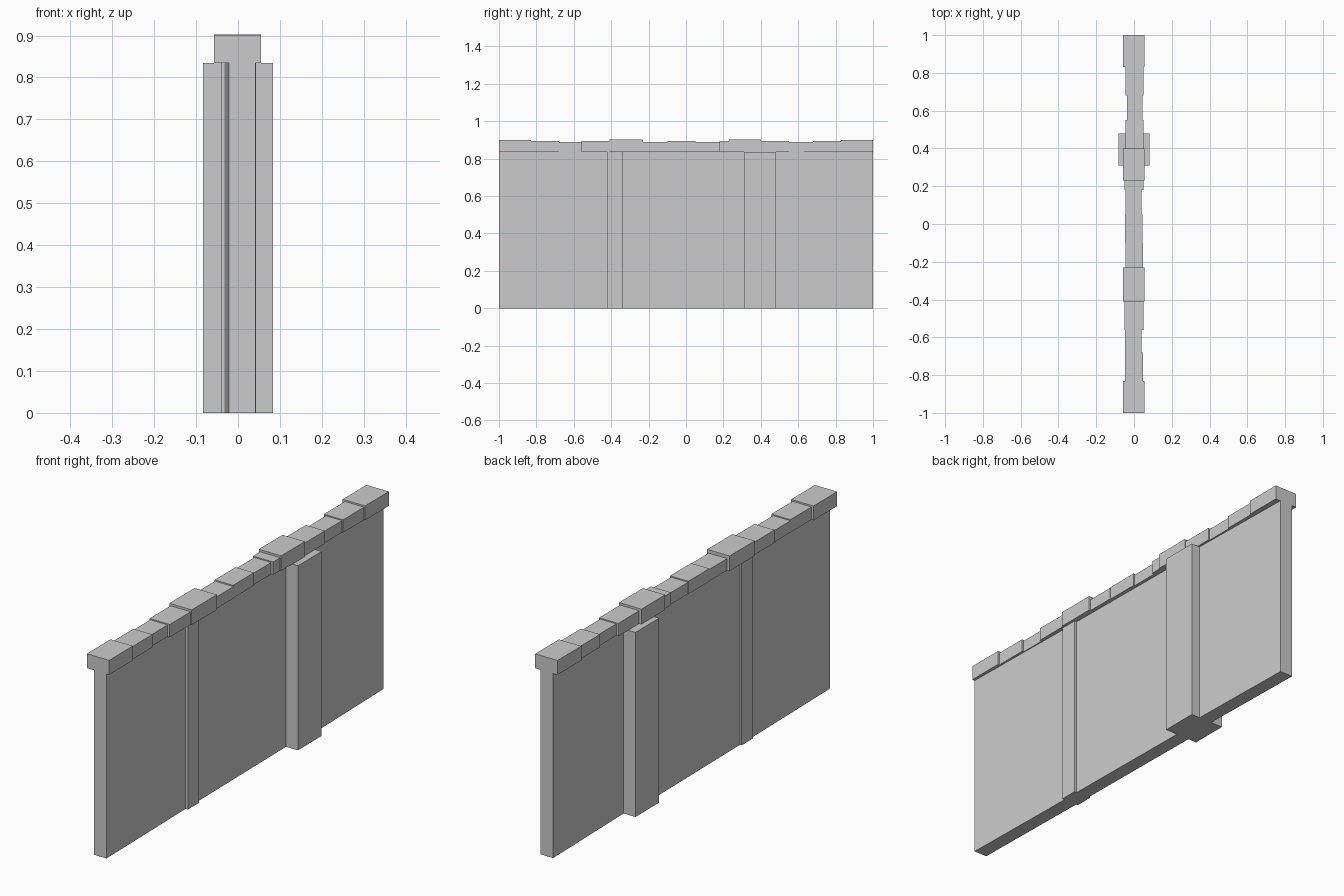
import bpy
import bmesh

cube = bpy.data.objects.get("Cube")
if cube:
    bpy.data.objects.remove(cube, do_unlink=True)

stone = bpy.data.materials.new("grey stone")
stone.use_nodes = True
GREY = (0.6, 0.6, 0.6, 1.0)
stone.diffuse_color = GREY
stone.node_tree.nodes["Principled BSDF"].inputs["Base Color"].default_value = GREY

WALL_TOP = 0.835


def prism(name, outline, z0, z1):
    """Extrude a plan outline from z0 up to z1."""
    mesh = bpy.data.meshes.new(name)
    bm = bmesh.new()
    base = bm.faces.new([bm.verts.new((x, y, z0)) for x, y in outline])
    top = bmesh.ops.extrude_face_region(bm, geom=[base])["geom"]
    verts = [v for v in top if isinstance(v, bmesh.types.BMVert)]
    bmesh.ops.translate(bm, verts=verts, vec=(0, 0, z1 - z0))
    bmesh.ops.recalc_face_normals(bm, faces=bm.faces)
    bm.to_mesh(mesh)
    bm.free()
    mesh.materials.append(stone)
    obj = bpy.data.objects.new(name, mesh)
    bpy.context.collection.objects.link(obj)
    return obj


def block(name, x0, x1, y0, y1, z0, z1):
    return prism(name, [(x0, y0), (x1, y0), (x1, y1), (x0, y1)], z0, z1)


# Wall bays, each set slightly askew between the piers
HALF = 0.032
bays = [("front_wall", -1.0, -0.38, 0.010, -0.001),
        ("middle_wall", -0.38, 0.40, 0.000, -0.010),
        ("back_wall", 0.40, 1.0, 0.010, -0.003)]
for name, y0, y1, c0, c1 in bays:
    prism(name, [(c0 - HALF, y0), (c0 + HALF, y0),
                 (c1 + HALF, y1), (c1 - HALF, y1)], 0, WALL_TOP)

# Piers
block("narrow_pier", -0.041, 0.043, -0.42, -0.34, 0, WALL_TOP)
block("wide_pier", -0.083, 0.083, 0.31, 0.48, 0, WALL_TOP)

# Coping stones from front to back: far end, right edge, left edge, top
stones = [(-0.83, -0.057, 0.055, 0.900), (-0.68, -0.047, 0.048, 0.893),
          (-0.56, -0.047, 0.040, 0.888), (-0.41, -0.051, 0.050, 0.893),
          (-0.23, -0.057, 0.055, 0.903), (-0.10, -0.045, 0.048, 0.888),
          (0.05, -0.047, 0.045, 0.893), (0.18, -0.045, 0.040, 0.888),
          (0.23, -0.051, 0.050, 0.893), (0.40, -0.057, 0.055, 0.903),
          (0.55, -0.046, 0.050, 0.893), (0.68, -0.036, 0.045, 0.888),
          (0.83, -0.046, 0.050, 0.893), (1.0, -0.057, 0.055, 0.900)]
start = -1.0
for i, (end, right, left, top) in enumerate(stones, 1):
    block(f"coping_stone_{i}", right, left, start, end, WALL_TOP, top)
    start = end
